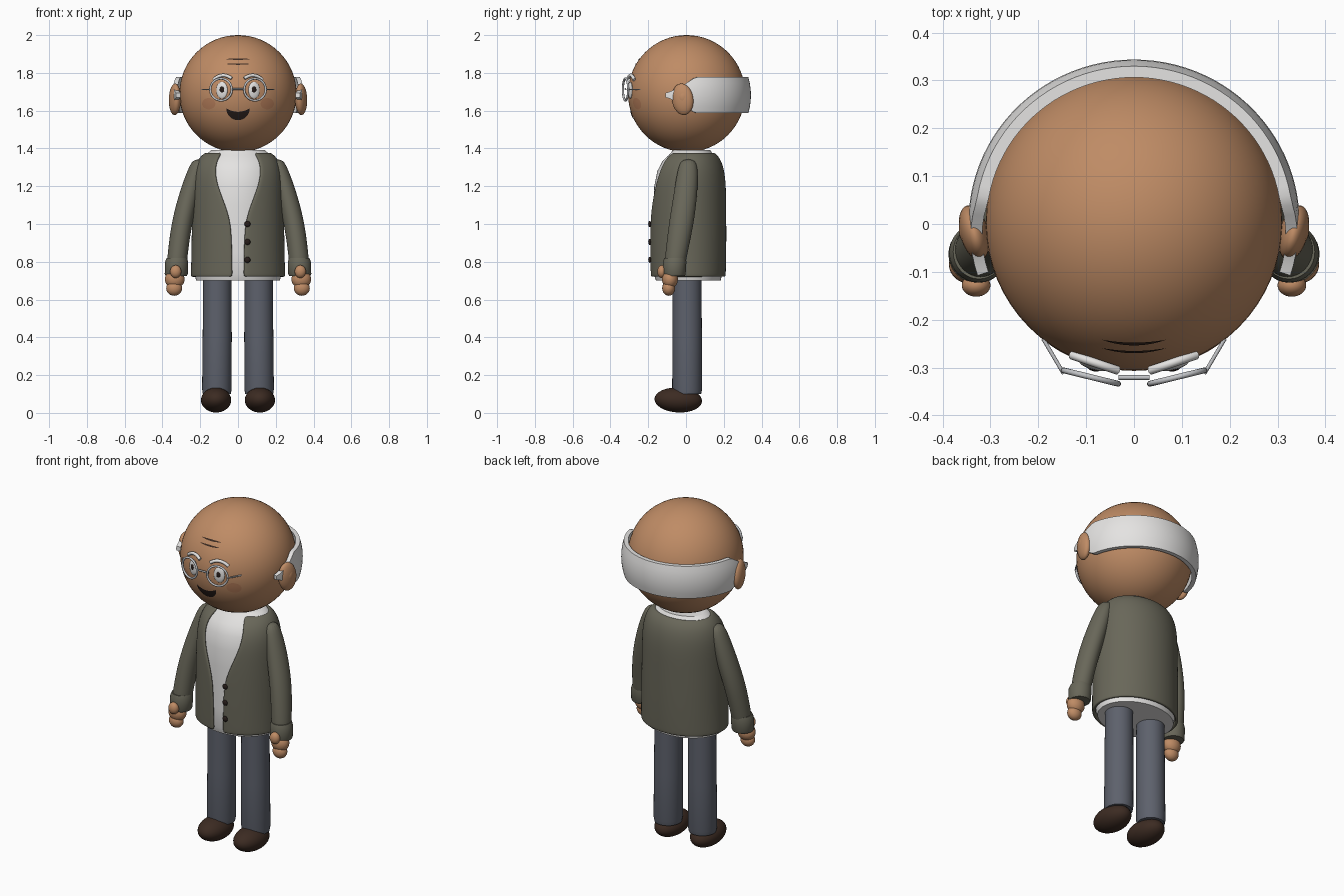
import bpy, bmesh
from math import sin, cos, asin, pi, sqrt, atan2, radians
from mathutils import Vector

if "Cube" in bpy.data.objects:
    bpy.data.objects.remove(bpy.data.objects["Cube"])


def material(name, r, g, b):
    m = bpy.data.materials.new(name)
    m.use_nodes = True
    m.diffuse_color = (r, g, b, 1)
    bsdf = m.node_tree.nodes["Principled BSDF"]
    bsdf.inputs["Base Color"].default_value = (r, g, b, 1)
    bsdf.inputs["Roughness"].default_value = 0.7
    return m


SKIN = material("skin", 0.52, 0.26, 0.13)
BLUSH = material("cheek skin", 0.45, 0.20, 0.10)
WHITE = material("white", 0.78, 0.77, 0.76)
OLIVE = material("olive wool", 0.14, 0.135, 0.10)
SLATE = material("slate trousers", 0.11, 0.12, 0.15)
BROWN = material("brown leather", 0.045, 0.024, 0.016)
DARK = material("dark", 0.02, 0.012, 0.01)
SILVER = material("silver frame", 0.55, 0.56, 0.58)

HEAD = Vector((0, 0.003, 1.69))
HEAD_R = 0.31
SIDES = (("left", 1), ("right", -1))


def finish(name, bm, mat, subdiv=0, thickness=0):
    me = bpy.data.meshes.new(name)
    bm.to_mesh(me)
    bm.free()
    for p in me.polygons:
        p.use_smooth = True
    me.set_sharp_from_angle(angle=radians(45))
    me.materials.append(mat)
    ob = bpy.data.objects.new(name, me)
    bpy.context.collection.objects.link(ob)
    if thickness:
        ob.modifiers.new("thickness", 'SOLIDIFY').thickness = thickness
    if subdiv:
        mod = ob.modifiers.new("smooth", 'SUBSURF')
        mod.levels = mod.render_levels = subdiv
    return ob


def ellipsoid(name, loc, radii, mat, rot=(0, 0, 0), seg=32):
    bm = bmesh.new()
    bmesh.ops.create_uvsphere(bm, u_segments=seg, v_segments=seg // 2, radius=1)
    bmesh.ops.scale(bm, vec=radii, verts=bm.verts)
    ob = finish(name, bm, mat)
    ob.location, ob.rotation_euler = loc, rot
    return ob


def skin_rows(bm, rows, wrap):
    """Bridge rows of points with quads."""
    vs = [[bm.verts.new(p) for p in row] for row in rows]
    n = len(vs[0])
    for low, high in zip(vs, vs[1:]):
        for j in range(n if wrap else n - 1):
            k = (j + 1) % n
            bm.faces.new((low[j], low[k], high[k], high[j]))
    return vs


def loft(name, rows, mat, side=1, subdiv=0, seg=32):
    """Closed body from rising ellipses: x, y, z, rx, ry."""
    bm = bmesh.new()
    rings = [[(side * x + rx * cos(2 * pi * j / seg), y + ry * sin(2 * pi * j / seg), z)
              for j in range(seg)] for x, y, z, rx, ry in rows]
    vs = skin_rows(bm, rings, True)
    bm.faces.new(vs[0][::-1])
    bm.faces.new(vs[-1])
    return finish(name, bm, mat, subdiv)


def tube(name, points, radius, mat, cyclic=False):
    cu = bpy.data.curves.new(name, 'CURVE')
    cu.dimensions = '3D'
    cu.bevel_depth, cu.bevel_resolution, cu.use_fill_caps = radius, 3, True
    sp = cu.splines.new('POLY')
    sp.points.add(len(points) - 1)
    for p, co in zip(sp.points, points):
        p.co = (*co, 1)
    sp.use_cyclic_u = cyclic
    sp.use_smooth = True
    cu.materials.append(mat)
    ob = bpy.data.objects.new(name, cu)
    bpy.context.collection.objects.link(ob)
    return ob


def face_y(x, z, lift=0.0):
    return HEAD.y - sqrt((HEAD_R + lift) ** 2 - x * x - (z - HEAD.z) ** 2)


def patch(name, cx, half, low, high, mat, lift=0.003):
    """Thin plate hugging the face between two curves of u in -1..1."""
    bm = bmesh.new()
    rows = []
    for i in range(5):
        row = []
        for j in range(25):
            u = -cos(pi * j / 24)
            z = low(u) + (high(u) - low(u)) * i / 4
            x = cx + half * u
            row.append((x, face_y(x, z, lift), z))
        rows.append(row)
    skin_rows(bm, rows, False)
    bmesh.ops.remove_doubles(bm, verts=bm.verts, dist=0.0001)
    return finish(name, bm, mat)


# Head
ellipsoid("head", HEAD, (HEAD_R,) * 3, SKIN, seg=64)

# Hair band round the back, tapering to a point before each ear
bm = bmesh.new()
rings = []
for i in range(61):
    a = radians(-19 + 218 * i / 60)
    end = min(i, 60 - i) / 60 * 218
    h = 0.012 + 0.083 * min(1, end / 27) ** 1.3
    ring = []
    for dr, side in ((0.0, -1), (0.024, 1)):
        for k in range(7):
            v = side * (k / 3 - 1)
            r = 0.322 + dr - 0.014 * (v * h / 0.095) ** 2
            ring.append((r * cos(a), r * sin(a) * 0.985 + 0.003, 1.682 + v * h))
    rings.append(ring)
ends = skin_rows(bm, rings, True)
bm.faces.new(ends[0])
bm.faces.new(ends[-1][::-1])
bmesh.ops.recalc_face_normals(bm, faces=bm.faces)
finish("hair_band", bm, WHITE)

# Mouth and forehead lines
patch("mouth", 0, 0.062, lambda u: 1.612 - 0.062 * sqrt(max(0, 1 - u * u)),
      lambda u: 1.612 - 0.018 * (1 - u * u), DARK)
for i, z in enumerate((1.847, 1.873)):
    patch(f"forehead_line_{i + 1}", 0, 0.068, lambda u: z - 0.004 * (1 - u * u),
          lambda u: z + 0.004 * (1 - u * u), BROWN)

for label, s in SIDES:
    turn = s * 0.28
    # Ear with a raised inner fold
    ellipsoid(label + "_ear", (s * 0.334, -0.018, 1.66), (0.03, 0.058, 0.084), SKIN,
              (0.15, 0, s * -0.25))
    ellipsoid(label + "_inner_ear", (s * 0.348, -0.012, 1.668), (0.018, 0.03, 0.04), SKIN)

    # Eye and pupil
    ex, ez = s * 0.085, 1.708
    ellipsoid(label + "_eye", (ex, face_y(ex, ez), ez), (0.031, 0.01, 0.045), WHITE, (0, 0, turn))
    ellipsoid(label + "_pupil", (s * 0.085, face_y(ex, ez) - 0.008, ez + 0.003),
              (0.013, 0.005, 0.017), DARK, (0, 0, turn), 16)

    # Cheek
    patch(label + "_cheek", s * 0.155, 0.035, lambda u: 1.637 - 0.03 * sqrt(max(0, 1 - u * u)),
          lambda u: 1.637 + 0.03 * sqrt(max(0, 1 - u * u)), BLUSH, 0.0015)

    # Eyebrow
    brow = []
    for i in range(13):
        u = i / 6 - 1
        x = s * (0.082 + 0.048 * u)
        brow.append((x, -0.29 + 0.016 * u, 1.787 - 0.02 * u * u - 0.004 * u))
    tube(label + "_eyebrow", brow, 0.009, WHITE)

    # Spectacle rim and temple
    rim = [(s * (0.09 + 0.057 * cos(t)), -0.32 + 0.014 * cos(t), 1.712 + 0.058 * sin(t))
           for t in (2 * pi * k / 32 for k in range(32))]
    tube(label + "_spectacle_rim", rim, 0.006, SILVER, True)
    tube(label + "_spectacle_temple", [(s * 0.147, -0.313, 1.712), (s * 0.19, -0.24, 1.712)],
         0.004, SILVER)

    # Sleeve and cuff
    loft(label + "_sleeve", [
        (0.325, -0.06, 0.76, 0.054, 0.056), (0.322, -0.055, 0.82, 0.054, 0.058),
        (0.300, -0.025, 1.0, 0.056, 0.068), (0.258, -0.002, 1.16, 0.056, 0.064),
        (0.222, 0.01, 1.29, 0.045, 0.056), (0.207, 0.012, 1.345, 0.030, 0.036)],
        OLIVE, s, 2, 16)
    loft(label + "_cuff", [
        (0.327, -0.063, 0.725, 0.056, 0.056), (0.327, -0.063, 0.735, 0.061, 0.061),
        (0.325, -0.06, 0.80, 0.061, 0.062), (0.324, -0.058, 0.82, 0.054, 0.057)], OLIVE, s)

    # Hand: palm, fingers, thumb
    ellipsoid(label + "_palm", (s * 0.335, -0.085, 0.708), (0.052, 0.042, 0.05), SKIN)
    ellipsoid(label + "_fingers", (s * 0.338, -0.092, 0.66), (0.042, 0.034, 0.04), SKIN)
    ellipsoid(label + "_thumb", (s * 0.33, -0.128, 0.748), (0.03, 0.024, 0.034), SKIN)

    # Leg and shoe
    loft(label + "_leg", [
        (0.112, 0.006, 0.10, 0.074, 0.074), (0.112, 0.006, 0.125, 0.078, 0.079),
        (0.110, 0.006, 0.4, 0.077, 0.078), (0.109, 0.006, 0.73, 0.075, 0.076)], SLATE, s)
    ellipsoid(label + "_shoe", (s * 0.116, -0.041, 0.068), (0.08, 0.126, 0.066), BROWN,
              (radians(-3), 0, 0))

# Spectacle bridge
tube("spectacle_bridge", [(-0.032, -0.321, 1.715), (0.032, -0.321, 1.715)], 0.005, SILVER)

# Jacket: rising rows of y, z, rx, ry and half width of the front opening
jacket_rows = [(0.01, 0.72, 0.250, 0.200, 0.030), (0.01, 0.735, 0.250, 0.201, 0.030),
               (0.01, 0.85, 0.247, 0.204, 0.032), (0.01, 1.0, 0.245, 0.204, 0.036),
               (0.01, 1.1, 0.243, 0.203, 0.068), (0.012, 1.2, 0.241, 0.200, 0.110),
               (0.016, 1.28, 0.234, 0.188, 0.125), (0.022, 1.335, 0.215, 0.165, 0.115),
               (0.028, 1.365, 0.192, 0.138, 0.100), (0.03, 1.382, 0.165, 0.115, 0.090)]
bm = bmesh.new()
rings = []
for y, z, rx, ry, gap in jacket_rows:
    a = asin(gap / rx)
    angles = [-pi / 2 + a + (2 * pi - 2 * a) * j / 40 for j in range(41)]
    rings.append([(rx * cos(t), y + ry * sin(t), z) for t in angles])
skin_rows(bm, rings, False)
finish("jacket", bm, OLIVE, 2, 0.018)

# Shirt just inside the jacket
shirt_rows = [(0, 0.012, 0.702, 0.222, 0.172)]
shirt_rows += [(0, y, z, rx - 0.02, ry - 0.02) for y, z, rx, ry, gap in jacket_rows[1:-1]]
shirt_rows += [(0, 0.03, 1.392, 0.140, 0.098)]
loft("shirt", shirt_rows, WHITE, seg=48)

# Buttons
for i, z in enumerate((0.81, 0.905, 1.0)):
    ellipsoid(f"button_{i + 1}", (0.05, -0.192, z), (0.016, 0.008, 0.016), DARK, seg=16)
